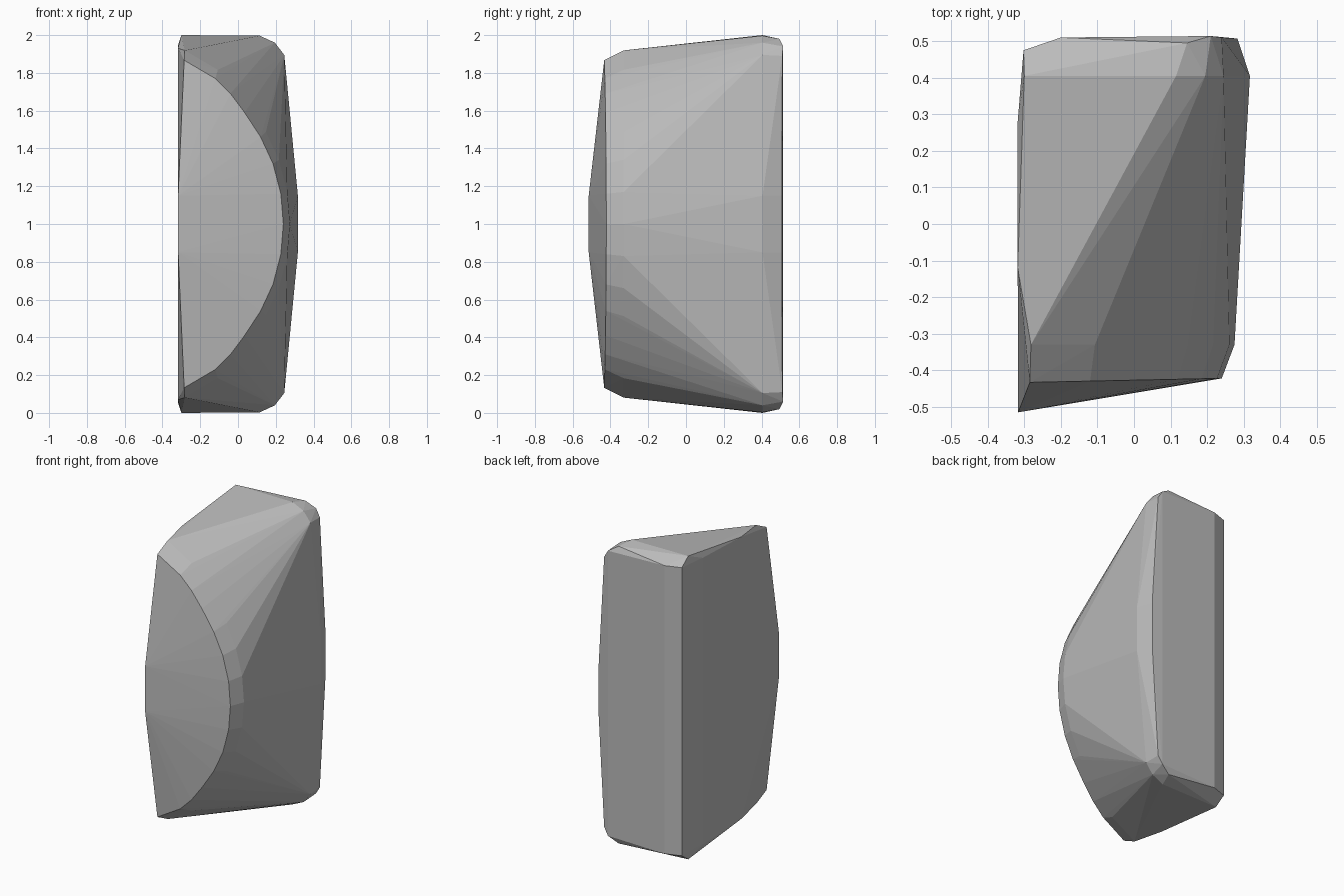
import bpy
import bmesh

cube = bpy.data.objects.get("Cube")
if cube:
    bpy.data.objects.remove(cube, do_unlink=True)

# Stone colour
stone = bpy.data.materials.new("light_grey_stone")
stone.use_nodes = True
GREY = (0.5, 0.5, 0.5, 1)
stone.diffuse_color = GREY
stone.node_tree.nodes["Principled BSDF"].inputs["Base Color"].default_value = GREY

points = []


def add_pair(x, y, h):
    """Add a corner at height h above the middle and its mirror below."""
    points.extend([(x, y, 1 + h), (x, y, 1 - h)])


# Curved rim of the front face: x and height from the middle
rim = [(0.24, 0), (0.227, 0.16), (0.185, 0.32), (0.12, 0.46), (0.035, 0.59),
       (-0.04, 0.69), (-0.12, 0.77), (-0.285, 0.867)]
for x, h in rim:
    front_y = -0.427 + 0.005 * x / 0.24
    add_pair(x, front_y, h)
    # Slightly larger rim behind it forms the rounded bevel
    add_pair(-0.34 + (x + 0.34) * 1.06, -0.33, h * 1.06)

# Front ridge on the flat side
add_pair(-0.317, -0.515, 0.15)

# Flat side
for y, h in [(-0.12, 0.93), (0.28, 0.945)]:
    add_pair(-0.318, y, h)

# Widest section near the back
for x, h in [(-0.3, 1.0), (0.115, 0.997), (0.195, 0.96), (0.245, 0.895),
             (0.317, 0.15)]:
    add_pair(x, 0.405, h)

# Back face with its bevelled border
for x, y, h in [(-0.302, 0.475, 0.95), (-0.2, 0.51, 0.95), (0.145, 0.495, 0.98),
                (0.21, 0.514, 0.94), (0.24, 0.51, 0.89), (0.283, 0.507, 0.15)]:
    add_pair(x, y, h)

# Wrap the corners into one faceted stone
bm = bmesh.new()
for p in points:
    bm.verts.new(p)
bmesh.ops.remove_doubles(bm, verts=bm.verts[:], dist=0.0005)
hull = bmesh.ops.convex_hull(bm, input=bm.verts[:])
loose = [v for v in bm.verts if not v.link_faces]
bmesh.ops.delete(bm, geom=loose, context='VERTS')
bmesh.ops.recalc_face_normals(bm, faces=bm.faces[:])

mesh = bpy.data.meshes.new("faceted_stone")
bm.to_mesh(mesh)
bm.free()
mesh.materials.append(stone)
body = bpy.data.objects.new("faceted_stone", mesh)
bpy.context.collection.objects.link(body)
